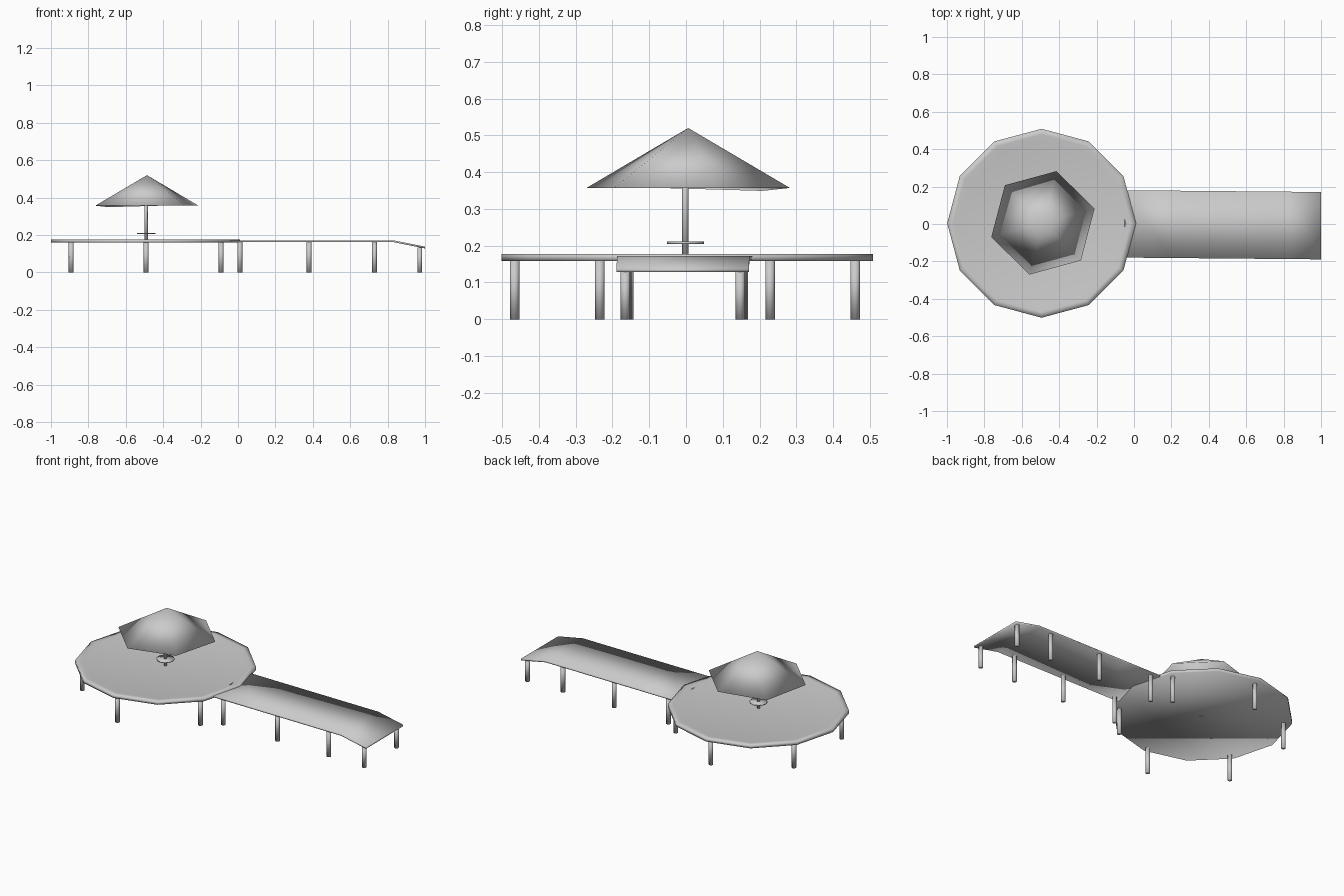
import bpy, bmesh
from math import cos, sin, pi, radians

default = bpy.data.objects.get("Cube")
if default:
    bpy.data.objects.remove(default, do_unlink=True)

grey = bpy.data.materials.new("light grey")
grey.use_nodes = True
GREY = (0.6, 0.6, 0.6, 1)
grey.diffuse_color = GREY
grey.node_tree.nodes["Principled BSDF"].inputs["Base Color"].default_value = GREY

CX, CY = -0.494, 0.004   # centre of the round deck


def finish(bm, name):
    bmesh.ops.recalc_face_normals(bm, faces=bm.faces)
    for f in bm.faces:
        f.smooth = True
    mesh = bpy.data.meshes.new(name)
    bm.to_mesh(mesh)
    bm.free()
    mesh.materials.append(grey)
    obj = bpy.data.objects.new(name, mesh)
    bpy.context.collection.objects.link(obj)
    return obj


def lathe(name, x, y, profile, sides, phase=0.0):
    """Closed solid from (radius, z) rings; a zero radius makes a point."""
    bm = bmesh.new()
    rings = []
    for r, z in profile:
        count = sides if r else 1
        rings.append([bm.verts.new((x + r * cos(phase + 2 * pi * i / sides),
                                    y + r * sin(phase + 2 * pi * i / sides), z))
                      for i in range(count)])
    for a, b in zip(rings, rings[1:]):
        for i in range(sides):
            j = (i + 1) % sides
            if len(b) == 1:
                bm.faces.new((a[i], a[j], b[0]))
            else:
                bm.faces.new((a[i], a[j], b[j], b[i]))
    for ring in (rings[0], rings[-1]):
        if len(ring) > 1:
            bm.faces.new(ring)
    return finish(bm, name)


def post(name, x, y, z0, z1, r=0.013):
    return lathe(name, x, y, [(r, z0), (r, z1)], 12)


# Round deck with a low raised rim
lathe("round_deck", CX, CY,
      [(0.505, 0.159), (0.505, 0.177), (0.475, 0.177), (0.44, 0.17)], 12)

# Six deck legs
for i in range(6):
    a = radians(30 + 60 * i)
    post(f"deck_leg_{i + 1}", CX + 0.003 + 0.463 * cos(a), -0.003 + 0.463 * sin(a), 0, 0.162)


# Walkway slab, turned very slightly, sloping down at its far end
def middle(x):
    return -0.009 * x


bm = bmesh.new()
sections = []
for x, top in ((-0.05, 0.172), (0.2, 0.172), (0.83, 0.172), (1.0, 0.138)):
    sections.append([bm.verts.new((x, middle(x) + y, z)) for y, z in
                     ((-0.18, top - 0.01), (0.18, top - 0.01), (0.18, top), (-0.18, top))])
for a, b in zip(sections, sections[1:]):
    for i in range(4):
        j = (i + 1) % 4
        bm.faces.new((a[i], a[j], b[j], b[i]))
bm.faces.new(sections[0])
bm.faces.new(sections[-1])
finish(bm, "walkway")

# Walkway legs in pairs
for n, (x, top) in enumerate(((0.01, 0.164), (0.38, 0.164), (0.73, 0.164), (0.972, 0.134))):
    for side, s in (("left", 1), ("right", -1)):
        post(f"walkway_leg_{side}_{n + 1}", x, middle(x) + s * 0.156, 0, top)

# Parasol: pole, small table, six-sided canopy with one drooping corner
post("parasol_pole", CX + 0.003, -0.002, 0.157, 0.45, 0.009)
lathe("parasol_table", CX + 0.003, -0.001, [(0.05, 0.205), (0.05, 0.212)], 12)
canopy = lathe("parasol_canopy", -0.487, 0.006, [(0.286, 0.357), (0, 0.52)], 6, radians(15.3))
corner = min(canopy.data.vertices, key=lambda v: v.co.x - v.co.y)
corner.co.z -= 0.008
